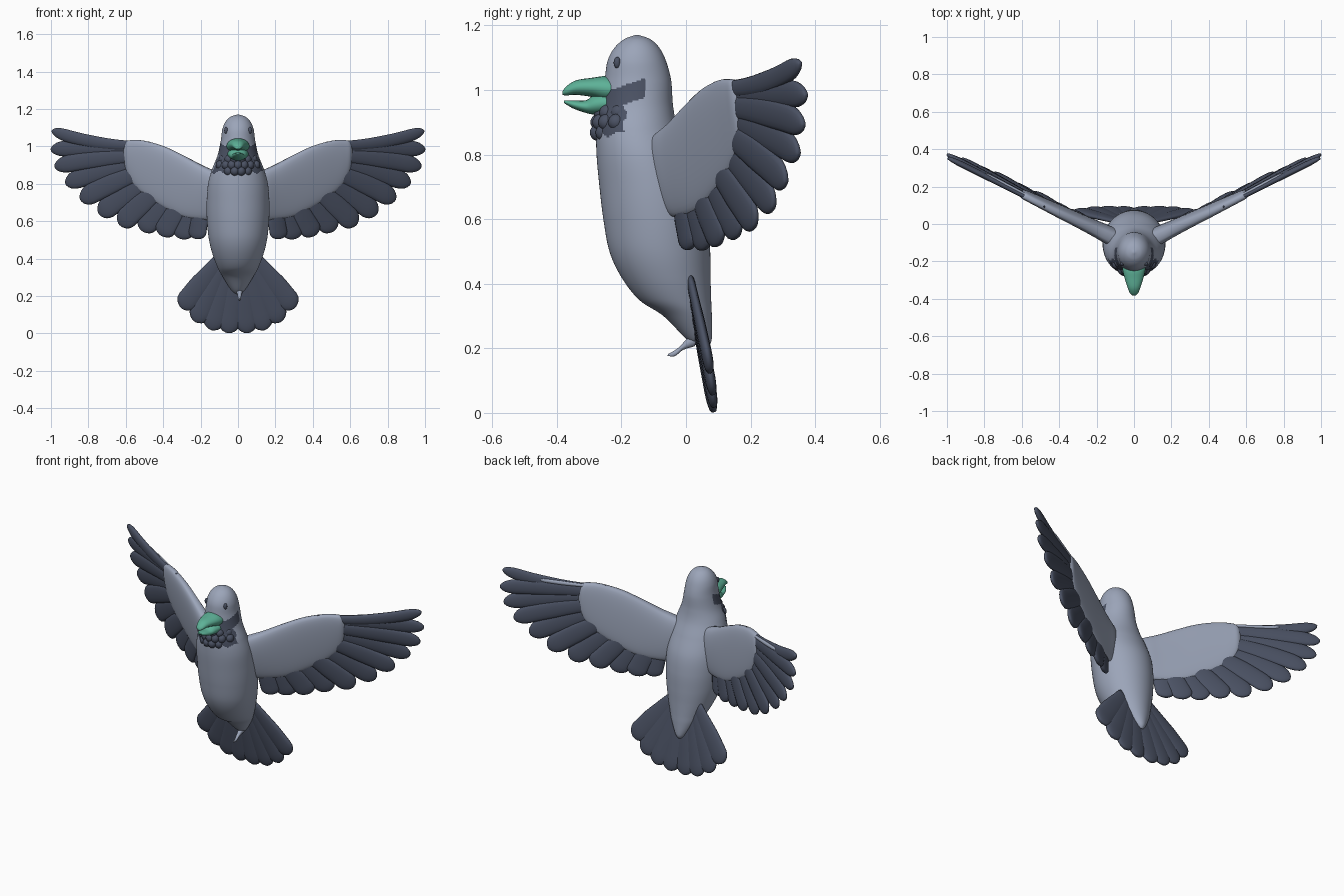
import bpy, bmesh, math
from mathutils import Vector

if "Cube" in bpy.data.objects:
    bpy.data.objects.remove(bpy.data.objects["Cube"])


def material(name, rgb):
    m = bpy.data.materials.new(name)
    m.diffuse_color = (*rgb, 1)
    m.use_nodes = True
    m.node_tree.nodes["Principled BSDF"].inputs["Base Color"].default_value = m.diffuse_color
    return m


GREY = material("soft blue grey", (0.33, 0.375, 0.485))
DARK = material("dark slate", (0.07, 0.084, 0.127))
GREEN = material("beak green", (0.11, 0.44, 0.31))


def resample(rows, steps):
    """Catmull-Rom interpolation through rows of numbers."""
    out = []
    for i in range(len(rows) - 1):
        a, b, c, d = (rows[min(max(i + k, 0), len(rows) - 1)] for k in (-1, 0, 1, 2))
        for j in range(steps):
            t = j / steps
            out.append([0.5 * (2 * q + (r - p) * t + (2 * p - 5 * q + 4 * r - s) * t * t
                               + (3 * q - p - 3 * r + s) * t ** 3)
                        for p, q, r, s in zip(a, b, c, d)])
    return out + [list(rows[-1])]


def loft(bm, stations, n=24, skew=0.0, power=1.0):
    """Skin rings given as (centre, half axis A, half axis B); power < 1 flattens the B sides."""
    rings = []
    for c, a, b in stations:
        ring = []
        for k in range(n):
            t = 2 * math.pi * k / n
            h = math.copysign(abs(math.sin(t)) ** power, math.sin(t))
            ring.append(bm.verts.new(c + a * math.cos(t) + b * h * (1 + skew * math.cos(t))))
        rings.append(ring)
    for r0, r1 in zip(rings, rings[1:]):
        for k in range(n):
            bm.faces.new((r0[k], r0[(k + 1) % n], r1[(k + 1) % n], r1[k]))
    bm.faces.new(rings[0])
    bm.faces.new(rings[-1])


def ball(bm, centre, scale):
    made = bmesh.ops.create_uvsphere(bm, u_segments=14, v_segments=10, radius=1)["verts"]
    for v in made:
        v.co = Vector(centre) + Vector(v.co[i] * scale[i] for i in range(3))


def finish(bm, name, mats, rule=None):
    bmesh.ops.recalc_face_normals(bm, faces=bm.faces)
    me = bpy.data.meshes.new(name)
    bm.to_mesh(me)
    bm.free()
    for m in mats:
        me.materials.append(m)
    for p in me.polygons:
        p.use_smooth = True
        if rule:
            p.material_index = rule(p.center)
    ob = bpy.data.objects.new(name, me)
    bpy.context.collection.objects.link(ob)
    return ob


def feather(bm, place, root, tip, half_w, half_t, bend=0.0, n=14, blunt=0.84):
    """Flat blade with a rounded tip, laid on a surface given by place(x, z)."""
    root, tip = Vector(root), Vector(tip)
    d = tip - root
    perp = Vector((d.y, -d.x)).normalized()
    stations = []
    for k in range(n + 1):
        u = math.sin(math.pi / 2 * k / n)
        q = root + d * u + perp * bend * 4 * u * (1 - u)
        w = 0.65 + 0.35 * min(1, u * 1.8)
        if u > blunt:
            w *= math.sqrt(max(0.002, 1 - ((u - blunt) / (1 - blunt)) ** 2))
        side = place(q.x + perp.x * 0.1, q.y + perp.y * 0.1) - place(q.x, q.y)
        along = place(q.x + d.x * 0.1, q.y + d.y * 0.1) - place(q.x, q.y)
        normal = side.cross(along).normalized()
        stations.append((place(q.x, q.y), side.normalized() * half_w * w,
                         normal * half_t * (0.3 + 0.7 * min(1, w))))
    loft(bm, stations, 16, 0, 0.85)


# Body and head: z, front y, back y, half width
profile = [(0.205, 0.04, 0.07, 0.012), (0.23, 0.0, 0.08, 0.036), (0.3, -0.07, 0.08, 0.08),
           (0.35, -0.145, 0.078, 0.108), (0.42, -0.2, 0.076, 0.135), (0.5, -0.237, 0.075, 0.155),
           (0.6, -0.256, 0.07, 0.166), (0.7, -0.268, 0.052, 0.168), (0.8, -0.277, 0.01, 0.16),
           (0.88, -0.277, -0.025, 0.138), (0.95, -0.264, -0.04, 0.11), (1.03, -0.252, -0.046, 0.092),
           (1.09, -0.243, -0.062, 0.084), (1.13, -0.222, -0.082, 0.068),
           (1.157, -0.192, -0.11, 0.042), (1.17, -0.158, -0.146, 0.006)]


def plumage(c):
    hem = 0.862 + 0.008 * math.sin(c.x * 110)
    throat = hem < c.z < 1.0 and c.y < -0.19 + 0.008 * math.sin(c.z * 90)
    cheek = abs(c.z - 0.985 - 0.35 * (c.y + 0.19)) < 0.03 and c.y < -0.125
    return 1 if throat or cheek else 0


bm = bmesh.new()
loft(bm, [(Vector((0, (f + b) / 2, z)), Vector((w, 0, 0)), Vector((0, (b - f) / 2, 0)))
          for z, f, b, w in resample(profile, 14)], 140)
finish(bm, "body", [GREY, DARK], plumage)

# Ruffled throat feathers, half sunk in the neck
bm = bmesh.new()
for z, y, spread, count in ((0.93, -0.262, 0.08, 6), (0.9, -0.27, 0.095, 7), (0.868, -0.274, 0.085, 6)):
    for i in range(count):
        f = 2 * i / (count - 1) - 1
        ball(bm, (f * spread, y + 0.055 * f * f, z), (0.024, 0.026, 0.026))
finish(bm, "throat_ruff", [DARK])

# Beak: y, bottom z, top z, half width
for name, rows in (
    ("upper_beak", [(-0.215, 0.965, 1.035, 0.062), (-0.25, 0.965, 1.043, 0.06), (-0.29, 0.978, 1.038, 0.05),
                    (-0.34, 0.985, 1.03, 0.034), (-0.37, 0.983, 1.012, 0.022), (-0.382, 0.985, 0.997, 0.008)]),
    ("lower_beak", [(-0.215, 0.925, 0.99, 0.058), (-0.25, 0.925, 0.992, 0.056), (-0.285, 0.924, 0.985, 0.046),
                    (-0.31, 0.929, 0.968, 0.036), (-0.35, 0.943, 0.968, 0.026), (-0.378, 0.96, 0.968, 0.007)]),
):
    bm = bmesh.new()
    loft(bm, [(Vector((0, y, (lo + hi) / 2)), Vector((w, 0, 0)), Vector((0, 0, (hi - lo) / 2)))
              for y, lo, hi, w in resample(rows, 4)], 20)
    finish(bm, name, [GREEN])

# Vent tuft
bm = bmesh.new()
loft(bm, [(Vector((0.008, y, z)), Vector((r * 0.6, 0, 0)), Vector((0, r * 0.4, r)))
          for y, z, r in resample([(0.04, 0.24, 0.035), (0.0, 0.215, 0.02),
                                   (-0.03, 0.188, 0.013), (-0.056, 0.18, 0.003)], 4)], 14)
finish(bm, "vent_tuft", [GREY])

# Wing panel: x, bottom z, top z, half thickness
panel = [(0.06, 0.64, 0.84, 0.045), (0.14, 0.61, 0.875, 0.045), (0.2, 0.607, 0.902, 0.04),
         (0.3, 0.626, 0.955, 0.034), (0.4, 0.676, 1.002, 0.03), (0.5, 0.742, 1.03, 0.026),
         (0.56, 0.8, 1.034, 0.024), (0.59, 0.855, 1.028, 0.022), (0.607, 0.91, 1.0, 0.012)]
# Flight feathers from wing tip to body: root x, root z, tip x, tip z, half width, bend
flight = [(0.48, 1.005, 0.995, 1.083, 0.034, 0.026), (0.48, 0.98, 1.0, 0.985, 0.043, -0.008),
          (0.48, 0.95, 0.98, 0.893, 0.047, -0.013), (0.47, 0.92, 0.922, 0.803, 0.051, -0.013),
          (0.45, 0.89, 0.842, 0.715, 0.055, -0.01), (0.42, 0.85, 0.742, 0.638, 0.058, -0.008),
          (0.37, 0.81, 0.632, 0.58, 0.06, -0.006), (0.32, 0.78, 0.515, 0.55, 0.06, 0),
          (0.27, 0.75, 0.41, 0.523, 0.06, 0), (0.22, 0.74, 0.31, 0.507, 0.06, 0),
          (0.19, 0.72, 0.222, 0.505, 0.053, 0)]
# Tail feathers: root x, root z, tip x, tip z
tail = [(0.012, 0.4, 0.052, 0.002), (0.035, 0.4, 0.142, 0.018),
        (0.055, 0.4, 0.226, 0.06), (0.075, 0.41, 0.302, 0.135)]

tail_bm = bmesh.new()
for s, side in ((1, "left"), (-1, "right")):
    def on_wing(x, z, off=0.0):
        return Vector((s * x, -0.064 + 0.52 * (x - 0.15) + 0.1 * (0.9 - z) + off, z))

    bm = bmesh.new()
    across = Vector((s * -0.46, 0.89, 0))
    loft(bm, [(on_wing(x, (lo + hi) / 2), Vector((0, -0.05 * (hi - lo), (hi - lo) / 2)), across * t)
              for x, lo, hi, t in resample(panel, 5)], 40, 0.2, 0.6)
    finish(bm, side + "_wing", [GREY])

    bm = bmesh.new()
    for i, (rx, rz, tx, tz, w, bend) in enumerate(flight):
        feather(bm, lambda x, z: on_wing(x, z, 0.006 * (i % 2) - 0.003),
                (rx, rz), (tx, tz), w, 0.016, bend)
    finish(bm, side + "_flight_feathers", [DARK])

    # Pale strip behind the leading feather
    bm = bmesh.new()
    feather(bm, lambda x, z: on_wing(x, z, 0.01), (0.55, 1.018), (0.8, 1.04), 0.011, 0.009, 0.003)
    finish(bm, side + "_leading_edge", [GREY])

    for i, (rx, rz, tx, tz) in enumerate(tail):
        feather(tail_bm, lambda x, z: Vector((s * x, 0.008 + 0.18 * (0.42 - z) + 0.05 * x, z)),
                (rx, rz), (tx, tz), 0.06, 0.017)

    # Eye
    bm = bmesh.new()
    ball(bm, (s * 0.064, -0.213, 1.085), (0.01, 0.011, 0.018))
    finish(bm, side + "_eye", [DARK])
finish(tail_bm, "tail_fan", [DARK])
